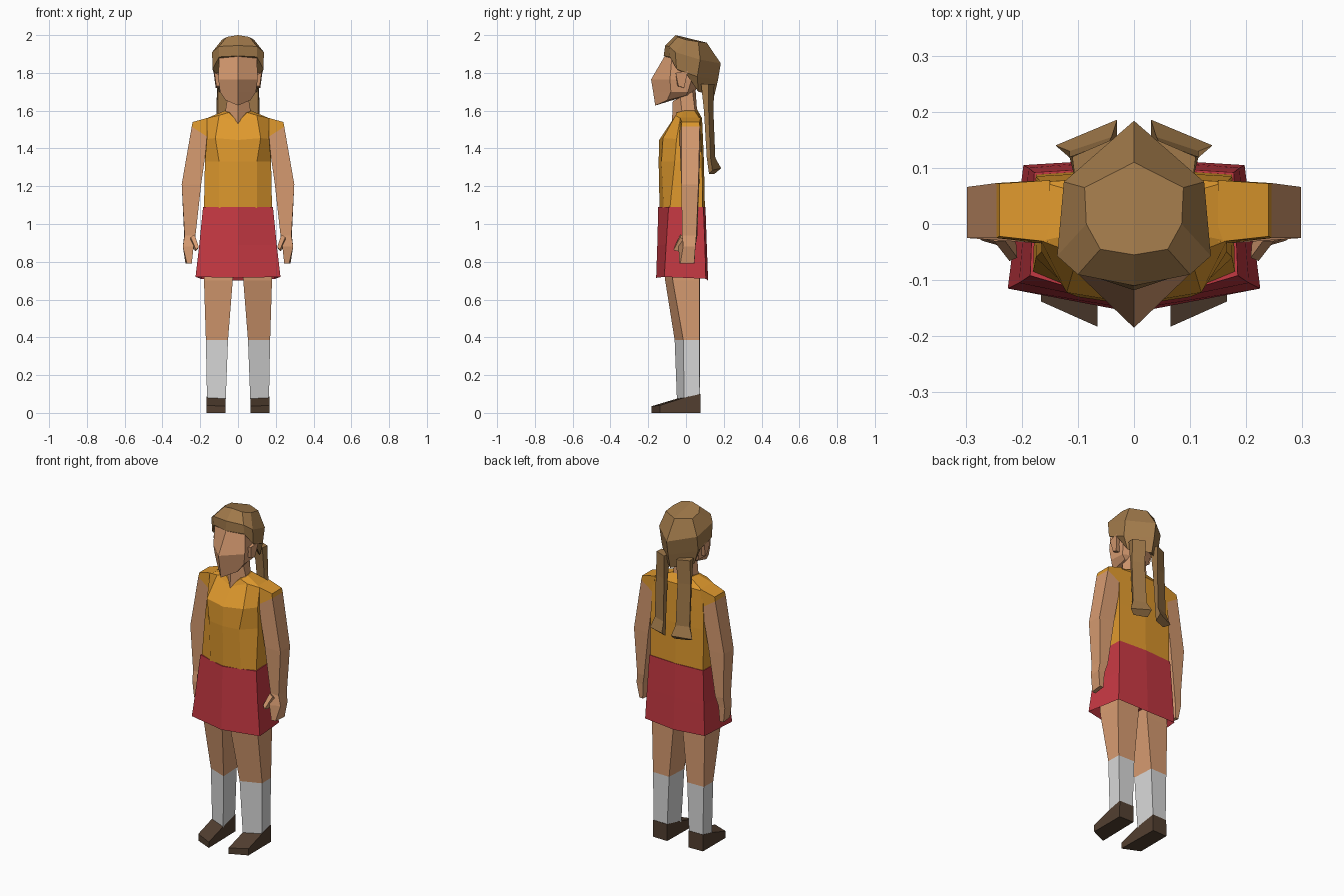
import bpy, bmesh


def material(name, rgb):
    m = bpy.data.materials.new(name)
    m.diffuse_color = (*rgb, 1)
    return m


SKIN = material("skin", (0.68, 0.33, 0.165))
SHIRT = material("amber shirt", (0.74, 0.32, 0.027))
SKIRT = material("red skirt", (0.56, 0.04, 0.055))
HAIR = material("brown hair", (0.35, 0.19, 0.068))
SOCK = material("white sock", (0.68, 0.68, 0.68))
SHOE = material("dark shoe", (0.085, 0.05, 0.03))


def loft(name, rings, bands, closed=True):
    """Skin rings of points and mirror across x. Open rings run from the front
    centre line to the back centre line; bands gives one material per band."""
    bm = bmesh.new()
    mats = list(dict.fromkeys(bands))
    vs = [[bm.verts.new(p) for p in r] for r in rings]
    n = len(rings[0])
    for k, (a, b) in enumerate(zip(vs, vs[1:])):
        for i in range(n if closed else n - 1):
            j = (i + 1) % n
            bm.faces.new((a[i], a[j], b[j], b[i])).material_index = mats.index(bands[k])
    bm.faces.new(vs[0][::-1]).material_index = mats.index(bands[0])
    bm.faces.new(vs[-1]).material_index = mats.index(bands[-1])
    bmesh.ops.recalc_face_normals(bm, faces=bm.faces)
    me = bpy.data.meshes.new(name)
    bm.to_mesh(me)
    bm.free()
    for m in mats:
        me.materials.append(m)
    ob = bpy.data.objects.new(name, me)
    bpy.context.collection.objects.link(ob)
    ob.modifiers.new("mirror", 'MIRROR').use_clip = True
    return ob


def level(z, *xy):
    return [(x, y, z) for x, y in xy]


# Shirt: waist, chest, bust, shoulder line, neckline
loft("shirt", [
    level(1.085, (0, -.14), (.1, -.118), (.18, -.085), (.175, .088), (0, .1)),
    level(1.33, (0, -.145), (.1, -.13), (.175, -.06), (.175, .085), (0, .095)),
    [(0, -.142, 1.445), (.12, -.122, 1.455), (.165, -.05, 1.45), (.17, .08, 1.45), (0, .09, 1.45)],
    [(0, -.068, 1.54), (.1, -.055, 1.575), (.165, -.03, 1.56), (.165, .075, 1.555), (0, .085, 1.56)],
    [(0, -.06, 1.545), (.05, -.05, 1.59), (.07, -.01, 1.6), (.06, .045, 1.6), (0, .06, 1.605)],
], [SHIRT] * 4, closed=False)

# Skirt, with a raised underside
loft("skirt", [
    level(1.09, (0, -.147), (.185, -.092), (.178, .092), (0, .103)),
    level(.89, (0, -.152), (.205, -.105), (.188, .1), (0, .11)),
    [(0, -.158, .715), (.225, -.115, .72), (.197, .105, .71), (0, .117, .7)],
    level(.76, (0, -.13), (.19, -.09), (.17, .08), (0, .09)),
], [SKIRT] * 3, closed=False)

# Neck and face, with a ridge down the centre line
loft("neck", [
    [(0, -.075, 1.52), (.07, -.02, 1.58), (.05, .05, 1.58), (0, .06, 1.58)],
    [(0, -.07, 1.65), (.055, -.03, 1.67), (.05, .035, 1.7), (0, .05, 1.72)],
], [SKIN], closed=False)
loft("face", [
    level(1.93, (0, -.09), (.08, -.05), (.08, .05), (0, .08)),
    level(1.885, (0, -.115), (.1, -.075), (.1, .05), (0, .08)),
    level(1.765, (0, -.185), (.104, -.085), (.1, .03), (0, .06)),
    level(1.7, (0, -.174), (.095, -.08), (.09, .01), (0, .05)),
    [(0, -.163, 1.627), (.065, -.1, 1.655), (.065, 0, 1.68), (0, .04, 1.69)],
], [SKIN] * 4, closed=False)
loft("ear", [
    [(.095, -.045, 1.73), (.095, -.05, 1.79), (.095, 0, 1.8), (.095, -.01, 1.72)],
    [(.115, -.04, 1.73), (.125, -.055, 1.8), (.13, .01, 1.81), (.118, -.01, 1.72)],
], [SKIN])

# Hair cap: crown, widest ring, rim, underside
loft("hair", [
    [(0, -.055, 2), (.06, -.045, 1.99), (.085, 0, 1.975), (.088, .065, 1.965), (0, .11, 1.96)],
    [(0, -.11, 1.945), (.1, -.09, 1.94), (.137, -.057, 1.91), (.125, .075, 1.87), (0, .184, 1.85)],
    [(0, -.118, 1.89), (.1, -.085, 1.885), (.135, -.05, 1.82), (.122, .06, 1.78), (0, .17, 1.765)],
    [(0, -.05, 1.88), (.09, -.03, 1.84), (.11, .005, 1.79), (.1, .065, 1.7), (0, .15, 1.68)],
], [HAIR] * 3, closed=False)
loft("pigtail", [
    level(1.74, (.04, .09), (.105, .08), (.11, .12), (.04, .15)),
    level(1.6, (.05, .1), (.105, .095), (.115, .12), (.045, .145)),
    level(1.35, (.045, .125), (.105, .11), (.115, .13), (.04, .155)),
    [(.03, .15, 1.265), (.105, .122, 1.265), (.14, .14, 1.285), (.03, .186, 1.295)],
], [HAIR] * 3)

# Arm: sleeve cap, upper arm, forearm, hand
loft("arm", [
    [(.15, -.032, 1.565), (.24, -.022, 1.54), (.24, .072, 1.54), (.15, .078, 1.565)],
    [(.16, -.035, 1.46), (.245, -.025, 1.515), (.245, .073, 1.515), (.16, .078, 1.46)],
    level(1.21, (.195, -.025), (.298, -.025), (.298, .066), (.2, .07)),
    level(.94, (.225, -.015), (.283, -.02), (.285, .055), (.235, .06)),
    level(.88, (.235, -.04), (.292, -.015), (.292, .05), (.25, .05)),
    level(.79, (.245, -.035), (.27, -.03), (.278, .043), (.255, .045)),
], [SHIRT] + [SKIN] * 4)
loft("thumb", [
    [(.23, -.03, .945), (.25, -.03, .93), (.255, .01, .9), (.235, .01, .92)],
    [(.208, -.06, .88), (.222, -.066, .862), (.225, -.04, .855), (.21, -.035, .87)],
], [SKIN])

# Leg with sock, and shoe
loft("leg", [
    level(.9, (.02, -.115), (.175, -.08), (.17, .07), (.02, .07)),
    level(.7, (.028, -.11), (.18, -.07), (.175, .072), (.03, .075)),
    level(.385, (.053, -.06), (.17, -.014), (.168, .072), (.06, .074)),
    level(.07, (.065, -.048), (.164, -.01), (.162, .073), (.073, .075)),
], [SKIN, SKIN, SOCK])
loft("shoe", [
    level(0, (.065, -.183), (.166, -.138), (.165, .076), (.07, .078)),
    [(.065, -.183, .035), (.166, -.138, .04), (.165, .076, .05), (.07, .078, .05)],
    [(.065, -.05, .075), (.166, -.012, .08), (.164, .076, .1), (.07, .078, .1)],
], [SHOE] * 2)
